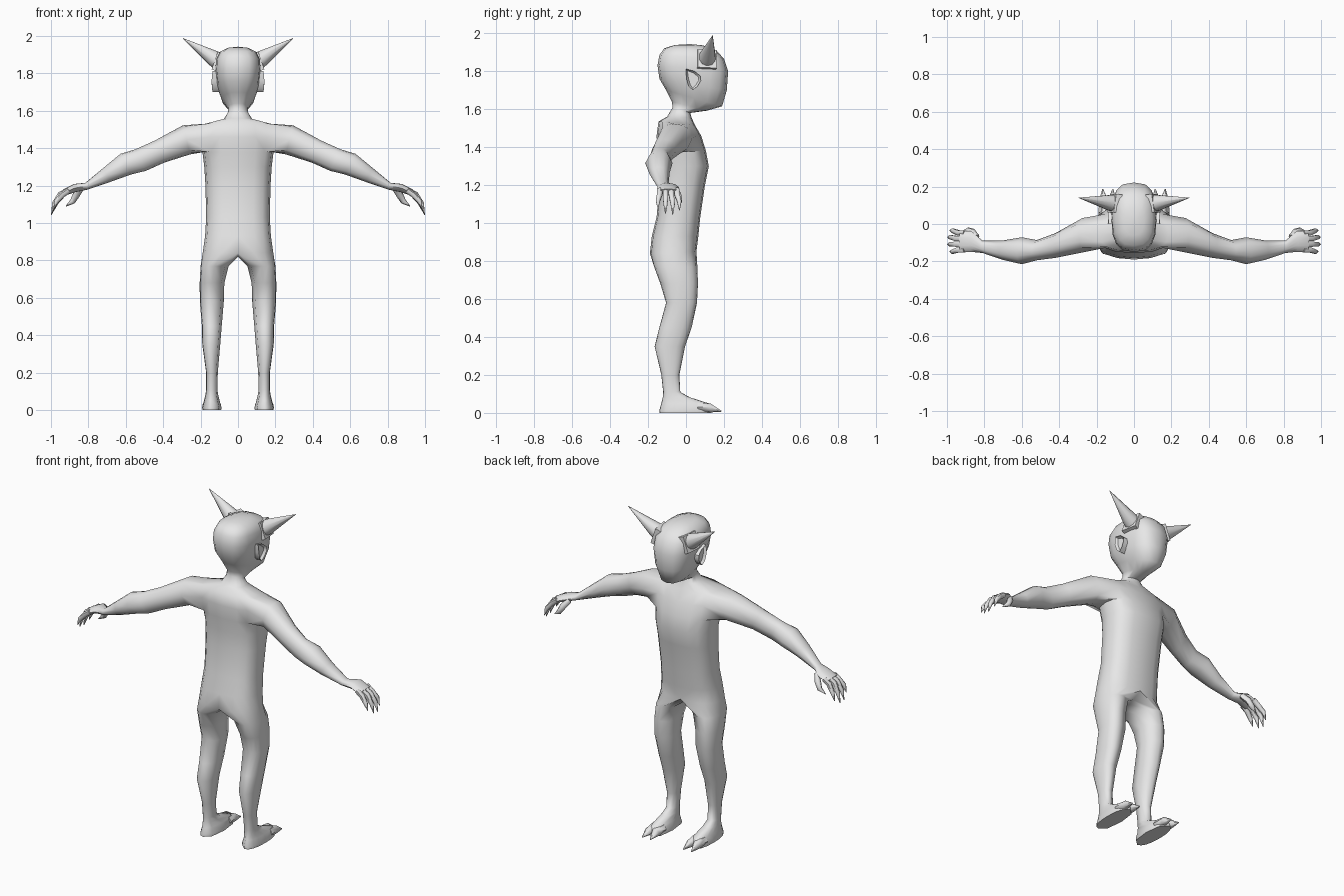
import bpy, bmesh, math
from mathutils import Vector

if "Cube" in bpy.data.objects:
    bpy.data.objects.remove(bpy.data.objects["Cube"])

skin = bpy.data.materials.new("grey_skin")
skin.diffuse_color = (0.8, 0.8, 0.8, 1)
skin.use_nodes = True
skin.node_tree.nodes["Principled BSDF"].inputs["Base Color"].default_value = skin.diffuse_color


def finish(bm, name, angle=60):
    """Turn a right-half bmesh into a mirrored, smooth shaded object."""
    bmesh.ops.recalc_face_normals(bm, faces=bm.faces)
    me = bpy.data.meshes.new(name)
    bm.to_mesh(me)
    bm.free()
    me.materials.append(skin)
    ob = bpy.data.objects.new(name, me)
    bpy.context.collection.objects.link(ob)
    bpy.ops.object.select_all(action='DESELECT')
    bpy.context.view_layer.objects.active = ob
    ob.select_set(True)
    bpy.ops.object.shade_smooth_by_angle(angle=math.radians(angle))
    mir = ob.modifiers.new("mirror", 'MIRROR')
    mir.merge_threshold = 0.0005
    return ob


def spow(v, p):
    return math.copysign(abs(v) ** p, v)


def bridge(bm, a, b):
    n = len(a)
    for i in range(n):
        bm.faces.new((a[i], a[(i + 1) % n], b[(i + 1) % n], b[i]))


def tube(bm, points, radii, sides=6):
    """Tapered tube along points, closed at both ends."""
    pts = [Vector(p) for p in points]
    last = None
    for k, p in enumerate(pts):
        d = (pts[min(k + 1, len(pts) - 1)] - pts[max(k - 1, 0)]).normalized()
        u = d.cross(Vector((0, 1, 0))).normalized()
        v = d.cross(u)
        ring = [bm.verts.new(p + radii[k] * (math.cos(t) * u + math.sin(t) * v))
                for t in (2 * math.pi * i / sides for i in range(sides))]
        if last:
            bridge(bm, last, ring)
        else:
            bm.faces.new(ring)
        last = ring
    bm.faces.new(last)


# ---- Body: half rings from hips to crown ----
# z front, z back, y front, y back, half width, roundness
ROWS = [
    (.85, .84, .055, -.19, .188, .8),
    (.93, .93, .065, -.18, .176, .75),
    (1.03, 1.03, .075, -.155, .17, .75),
    (1.20, 1.20, .10, -.14, .174, .75),
    (1.30, 1.30, .12, -.14, .18, .75),
    (1.38, 1.38, .105, -.15, .19, .75),
    (1.46, 1.46, .08, -.155, .20, .75),
    (1.52, 1.535, .045, -.145, .185, .75),
    (1.555, 1.56, .03, -.10, .075, .9),
    (1.58, 1.61, .022, -.07, .052, 1),
    (1.592, 1.64, .11, -.075, .055, .9),
    (1.615, 1.70, .19, -.105, .085, .8),
    (1.70, 1.76, .215, -.14, .112, .75),
    (1.80, 1.83, .222, -.15, .121, .72),
    (1.865, 1.885, .20, -.14, .117, .72),
    (1.91, 1.92, .16, -.115, .098, .75),
    (1.936, 1.938, .09, -.06, .055, .9),
]
bm = bmesh.new()
rows = []
for zf, zb, yf, yb, w, p in ROWS:
    row = []
    for i in range(9):
        t = math.pi * i / 8
        c = spow(math.cos(t), p)
        x = 0 if i in (0, 8) else w * math.sin(t) ** p
        row.append(bm.verts.new((x, (yf + yb) / 2 + c * (yf - yb) / 2,
                                 (zf + zb) / 2 + c * (zf - zb) / 2)))
    rows.append(row)
A = 5  # lowest row of the arm opening
for r in range(len(rows) - 1):
    for i in range(8):
        if r in (A, A + 1) and 2 <= i < 6:
            continue
        bm.faces.new((rows[r][i], rows[r][i + 1], rows[r + 1][i + 1], rows[r + 1][i]))
crown = bm.verts.new((0, .02, 1.943))
for i in range(8):
    bm.faces.new((rows[-1][i], rows[-1][i + 1], crown))

# Arm grown out of the shoulder opening
a, b, c = rows[A:A + 3]
loop = a[2:7] + [b[6]] + c[6:1:-1] + [b[2]]
ANGLES = [-45, -67, -90, -113, -135, 180, 135, 113, 90, 67, 45, 0]
ARM = [  # x, y, z, y radius, z radius, droop
    (.275, -.06, 1.445, .092, .080, 14),
    (.42, -.115, 1.382, .066, .064, 23),
    (.52, -.14, 1.337, .054, .064, 25),
    (.60, -.143, 1.315, .072, .062, 27),
    (.70, -.14, 1.258, .052, .042, 28),
    (.81, -.122, 1.197, .033, .019, 20),
    (.87, -.093, 1.188, .056, .022, 12),
    (.925, -.094, 1.165, .058, .018, 38),
]
for x, y, z, ry, rz, tilt in ARM:
    s = math.radians(tilt)
    ring = []
    for d in ANGLES:
        t = math.radians(d)
        h = rz * math.sin(t)
        ring.append(bm.verts.new((x + h * math.sin(s), y + ry * math.cos(t), z + h * math.cos(s))))
    bridge(bm, loop, ring)
    loop = ring
bm.faces.new(loop)

# Leg grown from the hip ring closed by the crotch points
crotch = [bm.verts.new((0, y, .82)) for y in (-.12, -.065, -.01)]
loop = rows[0] + crotch
LEG = [  # z, centre x, half width, y front, y back
    (.77, .125, .075, .06, -.168),
    (.68, .139, .066, .063, -.135),
    (.58, .140, .064, .058, -.105),
    (.45, .140, .053, .03, -.14),
    (.35, .143, .048, -.005, -.165),
    (.20, .139, .031, -.035, -.13),
    (.11, .140, .030, -.03, -.12),
    (.082, .140, .034, .02, -.122),
    (.05, .140, .042, .12, -.13),
    (.015, .140, .052, .135, -.14),
    (0, .140, .050, .135, -.14),
]
for z, cx, w, yf, yb in LEG:
    ring = []
    for i in range(12):
        t = math.pi * i / 8 if i < 9 else math.pi * (1 + (i - 8) / 4)
        ring.append(bm.verts.new((cx + w * spow(math.sin(t), .85),
                                  (yf + yb) / 2 + spow(math.cos(t), .85) * (yf - yb) / 2, z)))
    bridge(bm, loop, ring)
    loop = ring
bm.faces.new(loop)
finish(bm, "body", 65)

# ---- Fingers and thumbs ----
bm = bmesh.new()
for y, ytip, drop, reach in ((-.048, -.035, .025, -.012), (-.078, -.07, .002, 0),
                             (-.108, -.108, .008, 0), (-.138, -.148, .035, -.012)):
    tube(bm, [(.905, y, 1.175), (.95 + reach, y, 1.152), (.982 + reach, ytip, 1.10 + drop / 2),
              (.997 + reach, ytip, 1.042 + drop)], [.016, .016, .013, .002])
tube(bm, [(.84, -.07, 1.185), (.865, -.042, 1.15), (.885, -.033, 1.115), (.92, -.04, 1.09)],
     [.016, .019, .015, .002])
finish(bm, "fingers")

# ---- Two pointed toes per foot ----
bm = bmesh.new()
for x0, x1 in ((.118, .113), (.162, .167)):
    tube(bm, [(x0, .06, .03), (x0, .125, .026), (x1, .186, .008)], [.028, .025, .003])
for v in bm.verts:
    v.co.z = max(v.co.z, 0)
finish(bm, "toes")

# ---- Horns ----
bm = bmesh.new()
tube(bm, [(.10, .11, 1.862), (.13, .114, 1.881), (.295, .14, 1.988)], [.046, .043, .001], 10)
finish(bm, "horns")

# ---- Square horn sockets with a raised rim ----
bm = bmesh.new()
n = Vector((.90, .14, .32)).normalized()
u = Vector((0, 1, 0)) - n * n.y
u.normalize()
v = n.cross(u)
o = Vector((.118, .112, 1.866))
quad = [bm.verts.new(o + .05 * (i * u + j * v)) for i, j in ((-1, -1), (1, -1), (1, 1), (-1, 1))]
base = [bm.verts.new(q.co - .045 * n) for q in quad]
bridge(bm, base, quad)
top = bm.faces.new(quad)
bmesh.ops.inset_region(bm, faces=[top], thickness=.01, depth=-.006)
finish(bm, "horn_sockets", 30)

# ---- Teardrop ears with a hollow ----
bm = bmesh.new()
EAR = [(0, 1.812), (.045, 1.80), (.075, 1.775), (.078, 1.75), (.06, 1.72),
       (.036, 1.70), (.014, 1.72), (.002, 1.76)]
inner = [bm.verts.new((.10, y, z)) for y, z in EAR]
outer = [bm.verts.new((.142 - .1 * abs(z - 1.755), y, z)) for y, z in EAR]
bridge(bm, inner, outer)
bm.faces.new(inner)
rim = bm.faces.new(outer)
bm.normal_update()
if rim.normal.x < 0:
    rim.normal_flip()
bmesh.ops.inset_region(bm, faces=[rim], thickness=.011, depth=0)
bmesh.ops.translate(bm, verts=rim.verts[:], vec=(-.014, 0, 0))
finish(bm, "ears", 40)
